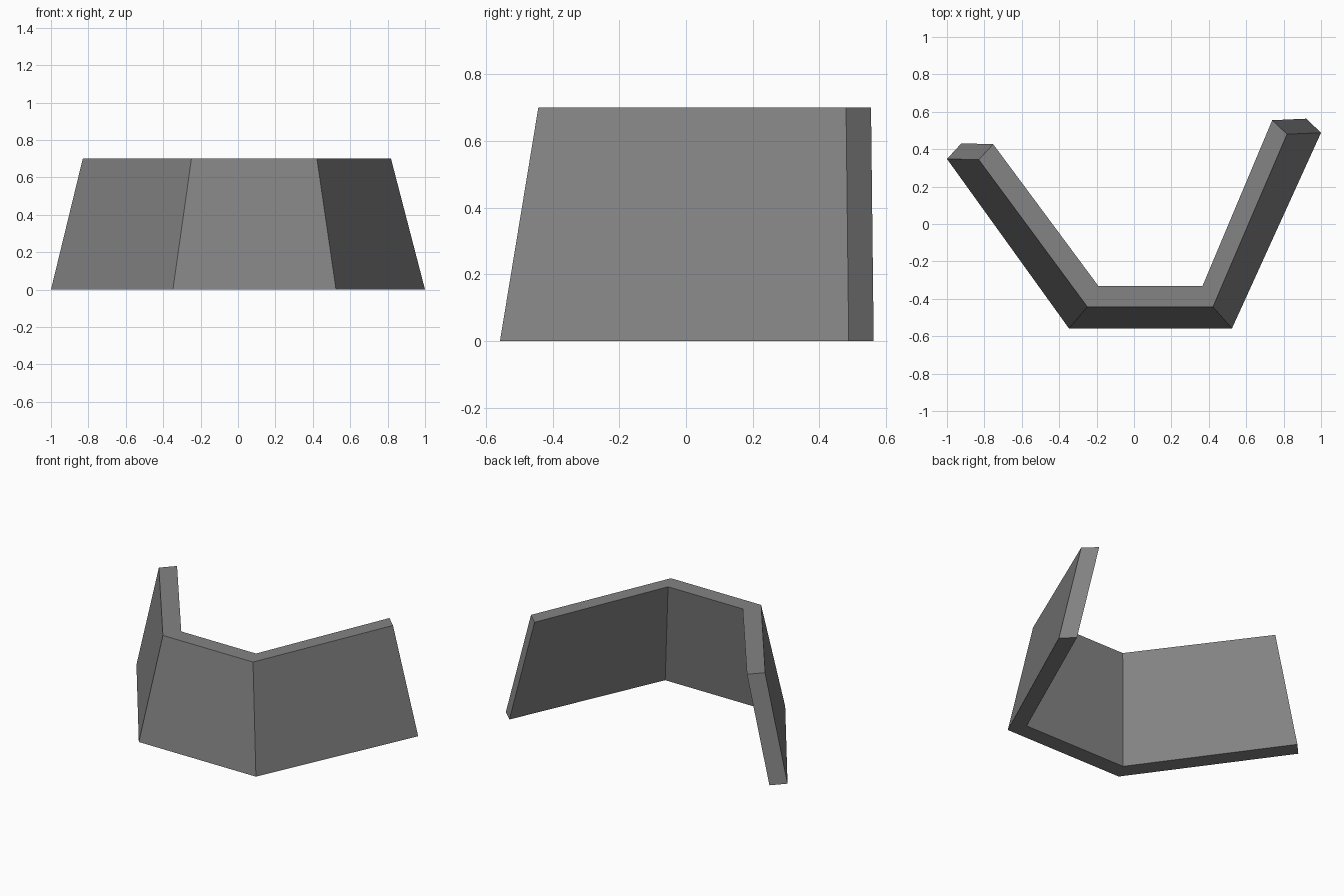
import bpy
import bmesh
from mathutils import Vector

old = bpy.data.objects.get("Cube")
if old:
    bpy.data.objects.remove(old, do_unlink=True)

HEIGHT = 0.7

# One flat grey for the whole wall
grey = bpy.data.materials.new("concrete_grey")
grey.use_nodes = True
colour = (0.23, 0.23, 0.23, 1)
grey.diffuse_color = colour
grey.node_tree.nodes["Principled BSDF"].inputs["Base Color"].default_value = colour

# Stations along the wall: outer foot, inward lean of the top, thickness offset
stations = [
    ((-1.0, 0.348), (0.17, -0.004), (0.077, 0.083)),
    ((-0.348, -0.558), (0.099, 0.115), (0.059, 0.111)),
    ((0.524, -0.558), (-0.102, 0.115), (-0.056, 0.111)),
    ((1.0, 0.488), (-0.182, -0.008), (-0.079, 0.075)),
]


def section(bm, foot, lean, thick):
    """Slanted cross-section: outer foot, outer top, inner top, inner foot."""
    foot, lean, thick = Vector(foot), Vector(lean), Vector(thick)
    corners = [(foot, 0), (foot + lean, HEIGHT),
               (foot + lean + thick, HEIGHT), (foot + thick, 0)]
    return [bm.verts.new((p.x, p.y, z)) for p, z in corners]


# Bent barrier wall: sections bridged into three panels, closed at both ends
bm = bmesh.new()
rings = [section(bm, *s) for s in stations]
for a, b in zip(rings, rings[1:]):
    for i in range(4):
        j = (i + 1) % 4
        bm.faces.new((a[i], a[j], b[j], b[i]))
bm.faces.new(rings[0])
bm.faces.new(rings[-1])
bmesh.ops.recalc_face_normals(bm, faces=bm.faces)

mesh = bpy.data.meshes.new("barrier_wall")
bm.to_mesh(mesh)
bm.free()
mesh.materials.append(grey)
wall = bpy.data.objects.new("barrier_wall", mesh)
bpy.context.collection.objects.link(wall)
